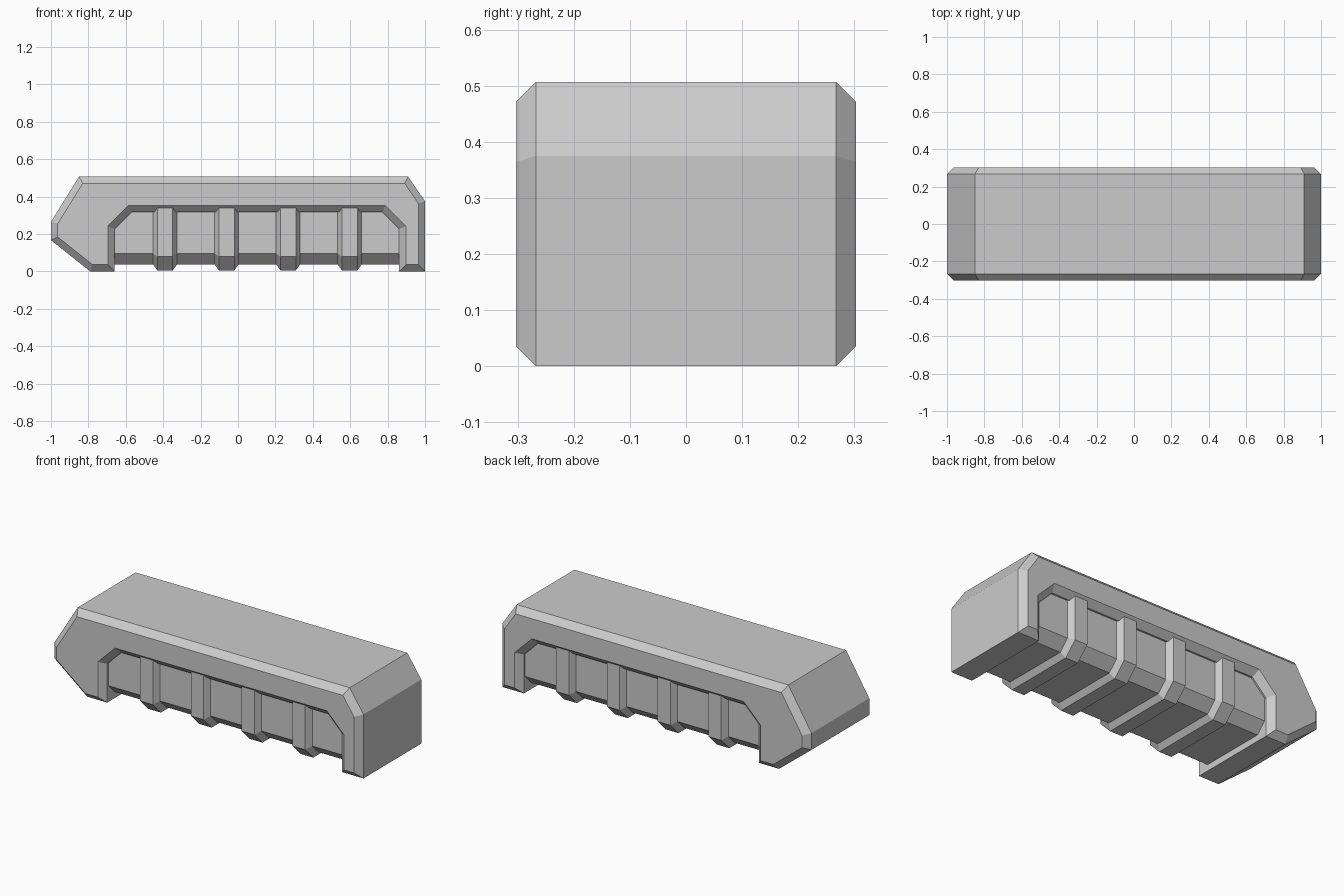
import bpy, bmesh
from mathutils import Vector

cube = bpy.data.objects.get("Cube")
if cube:
    bpy.data.objects.remove(cube, do_unlink=True)

grey = bpy.data.materials.new("plain grey")
grey.use_nodes = True
colour = (0.6, 0.6, 0.6, 1)
grey.diffuse_color = colour
grey.node_tree.nodes["Principled BSDF"].inputs["Base Color"].default_value = colour


def loft(name, rings):
    """Join matching closed rings of points into a capped solid."""
    bm = bmesh.new()
    loops = [[bm.verts.new(p) for p in ring] for ring in rings]
    n = len(loops[0])
    for a, b in zip(loops, loops[1:]):
        for i in range(n):
            j = (i + 1) % n
            bm.faces.new((a[i], a[j], b[j], b[i]))
    bm.faces.new(loops[0])
    bm.faces.new(loops[-1])
    bmesh.ops.recalc_face_normals(bm, faces=bm.faces)
    mesh = bpy.data.meshes.new(name)
    bm.to_mesh(mesh)
    bm.free()
    mesh.materials.append(grey)
    obj = bpy.data.objects.new(name, mesh)
    bpy.context.collection.objects.link(obj)
    return obj


def inset(points, d):
    """Mitred inward offset of a clockwise outline."""
    pts = [Vector(p) for p in points]
    result = []
    for i, p in enumerate(pts):
        u = (p - pts[i - 1]).normalized()
        v = (pts[(i + 1) % len(pts)] - p).normalized()
        n1, n2 = Vector((u.y, -u.x)), Vector((v.y, -v.x))
        result.append(p + (n1 + n2) * d / (1 + n1.dot(n2)))
    return result


# Arched shell with chamfered front and back rims
outline = [(-1, 0.167), (-1, 0.265), (-0.85, 0.507), (0.91, 0.507), (1, 0.375),
           (1, 0), (0.862, 0), (0.862, 0.227), (0.772, 0.317),
           (-0.57, 0.317), (-0.66, 0.227), (-0.66, 0), (-0.79, 0)]
rim = inset(outline, 0.036)
sections = [(-0.303, rim), (-0.267, outline), (0.267, outline), (0.303, rim)]
loft("arched_shell", [[(x, y, z) for x, z in ring] for y, ring in sections])


# Core block filling the arch, with bevelled lower edges
def core_ring(x, half_depth, bottom, bevel, top):
    half = [(half_depth, top), (half_depth, bottom + bevel), (half_depth - bevel, bottom)]
    ring = half + [(-y, z) for y, z in reversed(half)]
    return [(x, y, z) for y, z in ring]


core = (0.257, 0.037, 0.058, 0.335)
loft("core_block", [core_ring(x, *core) for x in (-0.67, 0.87)])

# Four bevelled ribs wrapping down and under the core
rib = (0.29, 0.005, 0.075, 0.345)
for k in range(4):
    c = -0.39 + 0.329 * k
    loft(f"rib_{k + 1}", [core_ring(c - 0.064, *core), core_ring(c - 0.041, *rib),
                          core_ring(c + 0.041, *rib), core_ring(c + 0.064, *core)])
